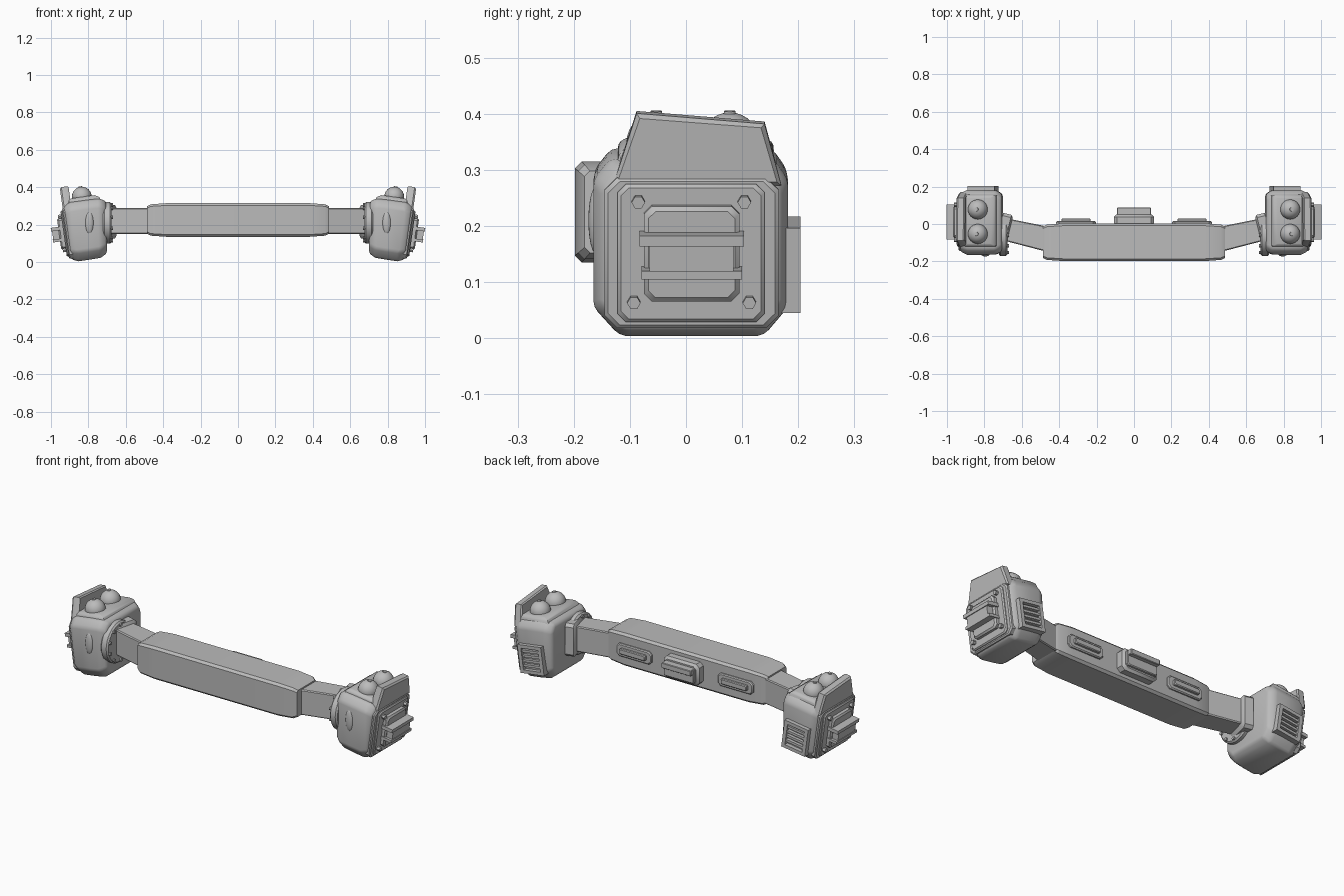
import bpy, bmesh, math
from mathutils import Matrix, Vector

if "Cube" in bpy.data.objects:
    bpy.data.objects.remove(bpy.data.objects["Cube"])

grey = bpy.data.materials.new("plain grey")
grey.use_nodes = True
grey.diffuse_color = (0.5, 0.5, 0.5, 1)
grey.node_tree.nodes["Principled BSDF"].inputs["Base Color"].default_value = (0.5, 0.5, 0.5, 1)

# Pod frame: x outward, y back, z up the leaning outer face
POD = Matrix.Translation((0.885, 0, 0)) @ Matrix.Rotation(math.radians(8), 4, 'Y')
WORLD = Matrix.Identity(4)


def finish(name, bm, frame=WORLD, mirror=True, bevel=0, segments=1, smooth=35):
    bmesh.ops.recalc_face_normals(bm, faces=bm.faces)
    if bevel:
        edges = [e for e in bm.edges if e.calc_face_angle(0) > 0.5]
        bmesh.ops.bevel(bm, geom=edges, offset=bevel, segments=segments, affect='EDGES', profile=0.5)
    bm.transform(frame)
    mesh = bpy.data.meshes.new(name)
    bm.to_mesh(mesh)
    bm.free()
    mesh.materials.append(grey)
    ob = bpy.data.objects.new(name, mesh)
    bpy.context.collection.objects.link(ob)
    if mirror:
        mod = ob.modifiers.new("mirror", 'MIRROR')
        mod.use_mirror_merge = False
    bpy.ops.object.select_all(action='DESELECT')
    ob.select_set(True)
    bpy.context.view_layer.objects.active = ob
    bpy.ops.object.shade_smooth_by_angle(angle=math.radians(smooth))
    return ob


def add_loft(bm, rings):
    rows = [[bm.verts.new(p) for p in ring] for ring in rings]
    n = len(rows[0])
    for a, b in zip(rows, rows[1:]):
        for i in range(n):
            j = (i + 1) % n
            bm.faces.new((a[i], a[j], b[j], b[i]))
    bm.faces.new(rows[0])
    bm.faces.new(rows[-1])


def add_box(bm, x, y, z):
    add_loft(bm, [[(u, y[0], z[0]), (u, y[1], z[0]), (u, y[1], z[1]), (u, y[0], z[1])] for u in x])


def boxes(name, items, **options):
    bm = bmesh.new()
    for item in items:
        add_box(bm, *item)
    return finish(name, bm, **options)


def octagon(y, z, c):
    (a, b), (d, e) = y, z
    return [(a + c, d), (b - c, d), (b, d + c), (b, e - c),
            (b - c, e), (a + c, e), (a, e - c), (a, d + c)]


def rings_x(profile, stations, lean=0):
    # Copies of a y-z profile along x, each shrunk by an inset
    ys, zs = [p[0] for p in profile], [p[1] for p in profile]
    cy, cz = (min(ys) + max(ys)) / 2, (min(zs) + max(zs)) / 2
    hy, hz = (max(ys) - min(ys)) / 2, (max(zs) - min(zs)) / 2
    out = []
    for x, d, slope in stations:
        ring = []
        for y, z in profile:
            w = cz + (z - cz) * (1 - d / hz)
            ring.append((x + slope * w, cy + (y - cy) * (1 - d / hy), w))
        out.append(ring)
    return out


def prism(name, profile, stations, **options):
    bm = bmesh.new()
    add_loft(bm, rings_x(profile, stations))
    return finish(name, bm, **options)


def discs(name, centres, radius, depth, sides, taper=1, **options):
    bm = bmesh.new()
    turn = Matrix.Rotation(math.pi / 2, 4, 'Y')
    for c in centres:
        bmesh.ops.create_cone(bm, cap_ends=True, segments=sides, radius1=radius,
                              radius2=radius * taper, depth=depth,
                              matrix=Matrix.Translation(c) @ turn)
    return finish(name, bm, **options)


# Central bar
bar = octagon((-0.198, 0.003), (0.135, 0.315), 0.012)
prism("central_bar", bar, [(-0.487, 0.017, 0), (-0.465, 0.006, 0), (-0.38, 0, 0),
                           (0.38, 0, 0), (0.465, 0.006, 0), (0.487, 0.017, 0)],
      mirror=False, smooth=25)

# Angled arms
bm = bmesh.new()
add_loft(bm, [[(x, a, 0.15), (x, b, 0.15), (x, b, 0.29), (x, a, 0.29)]
              for x, a, b in ((0.46, -0.15, -0.014), (0.71, -0.085, 0.036))])
finish("arm", bm, bevel=0.005)

# Arm collar and round joint with bolts
bend = Matrix.Translation((0.69, -0.03, 0.21)) @ Matrix.Rotation(math.radians(14), 4, 'Z')
prism("arm_collar", octagon((-0.08, 0.085), (-0.085, 0.095), 0.015),
      [(-0.025, 0.012, 0), (-0.015, 0, 0), (0.03, 0, 0)], frame=bend)
joint = (0.7, -0.06, 0.21)
discs("joint_disc", [joint], 0.112, 0.045, 32, taper=1, bevel=0.008)
bolt_ring = []
for i in range(10):
    a = math.tau * (i + 0.5) / 10
    bolt_ring.append((0.677, joint[1] + 0.097 * math.cos(a), joint[2] + 0.097 * math.sin(a)))
discs("joint_bolts", bolt_ring, 0.009, 0.016, 8)

# Plates on the back of the bar
turn_back = Matrix.Rotation(math.pi / 2, 4, 'Z')   # local x points back, local y to -x


def back_plate(name, x, half, z, y0, y1, chamfer, edge, **options):
    prism(name, octagon((-half - x, half - x), z, chamfer),
          [(y0, 0, 0), (y1 - edge, 0, 0), (y1, edge, 0)], frame=turn_back, **options)


back_plate("side_plate", 0.31, 0.107, (0.19, 0.26), -0.01, 0.015, 0.015, 0.005)
back_plate("side_grip", 0.31, 0.078, (0.21, 0.24), 0, 0.03, 0.004, 0.004)
back_plate("centre_base", 0, 0.108, (0.165, 0.285), -0.01, 0.05, 0.018, 0.012, mirror=False)
back_plate("centre_block", 0, 0.092, (0.185, 0.265), 0.03, 0.065, 0.006, 0.004, mirror=False)
back_plate("centre_ledge", 0, 0.09, (0.235, 0.265), 0.05, 0.088, 0.003, 0.003, mirror=False)

# Pod body, wider at the top towards the arm
body = [(-0.12, 0), (0.14, 0), (0.182, 0.05), (0.182, 0.28),
        (0.155, 0.318), (-0.135, 0.318), (-0.165, 0.28), (-0.165, 0.05)]
prism("pod_body", body, [(-0.187, 0.022, -0.12), (-0.155, 0.002, -0.12), (-0.1, 0, -0.05),
                         (-0.03, 0, 0), (0.005, 0.016, 0)],
      frame=POD, bevel=0.012, segments=2, smooth=40)

# Outer plate and raised panel
prism("outer_plate", octagon((-0.145, 0.165), (0.02, 0.29), 0.022),
      [(-0.01, 0, 0), (0.01, 0, 0), (0.016, 0.006, 0)], frame=POD)
prism("outer_panel", octagon((-0.122, 0.14), (0.032, 0.28), 0.015),
      [(0, 0, 0), (0.02, 0, 0), (0.026, 0.006, 0)], frame=POD)

# Tall flap above the outer plate
flap = [(-0.13, 0.275), (0.17, 0.275), (0.14, 0.386), (-0.088, 0.405)]
prism("top_flap", flap, [(-0.035, 0.006, 0), (-0.028, 0, 0), (0.003, 0, 0), (0.012, 0.008, 0)],
      frame=POD)

# Panel bolts
discs("panel_bolts", [(0.03, y, z) for y, z in
                      ((-0.085, 0.25), (0.104, 0.25), (-0.093, 0.069), (0.113, 0.069))],
      0.012, 0.025, 6, frame=POD)

# Handle: rounded backing, middle block and two rails
prism("handle_back", octagon((-0.075, 0.095), (0.072, 0.243), 0.014),
      [(0.015, 0, 0), (0.042, 0, 0), (0.05, 0.008, 0)], frame=POD)
boxes("handle_block", [((0.02, 0.085), (-0.065, 0.085), (0.122, 0.185))], frame=POD)
boxes("handle_rails", [((0.02, 0.09), (-0.083, 0.103), (0.178, 0.197)),
                       ((0.02, 0.088), (-0.079, 0.1), (0.118, 0.133))], frame=POD)

# Stepped platform with two domed lamps
bm = bmesh.new()
add_loft(bm, [[(a, c, w), (b, c, w), (b, d, w), (a, d, w)] for w, a, b, c, d in
              ((0.28, -0.205, -0.02, -0.125, 0.16), (0.326, -0.19, -0.025, -0.12, 0.155),
               (0.338, -0.165, -0.035, -0.108, 0.142))])
finish("lamp_platform", bm, frame=POD, bevel=0.004)
bm = bmesh.new()
for y in (-0.053, 0.078):
    bmesh.ops.create_uvsphere(bm, u_segments=24, v_segments=14, radius=0.053,
                              matrix=Matrix.Translation((-0.098, y, 0.339)))
    bmesh.ops.create_cone(bm, cap_ends=True, segments=12, radius1=0.012, radius2=0.01,
                          depth=0.01, matrix=Matrix.Translation((-0.098, y, 0.39)))
finish("domed_lamps", bm, frame=POD)

# Oval bump on the front
bm = bmesh.new()
bmesh.ops.create_uvsphere(bm, u_segments=20, v_segments=12, radius=1,
                          matrix=Matrix.Translation((0.795, -0.16, 0.21))
                          @ Matrix.Diagonal((0.023, 0.014, 0.06, 1)))
finish("front_bump", bm)

# Slatted vent on the back
frame_y = (0.165, 0.204)
boxes("vent_frame", [((-0.168, -0.148), frame_y, (0.042, 0.195)),
                     ((-0.043, -0.023), frame_y, (0.042, 0.195)),
                     ((-0.15, -0.041), frame_y, (0.042, 0.06)),
                     ((-0.15, -0.041), frame_y, (0.177, 0.195))], frame=POD)
boxes("vent_slats", [((-0.15, -0.041), (0.17, 0.199), (w, w + 0.013))
                     for w in (0.076, 0.102, 0.128, 0.154)], frame=POD)
